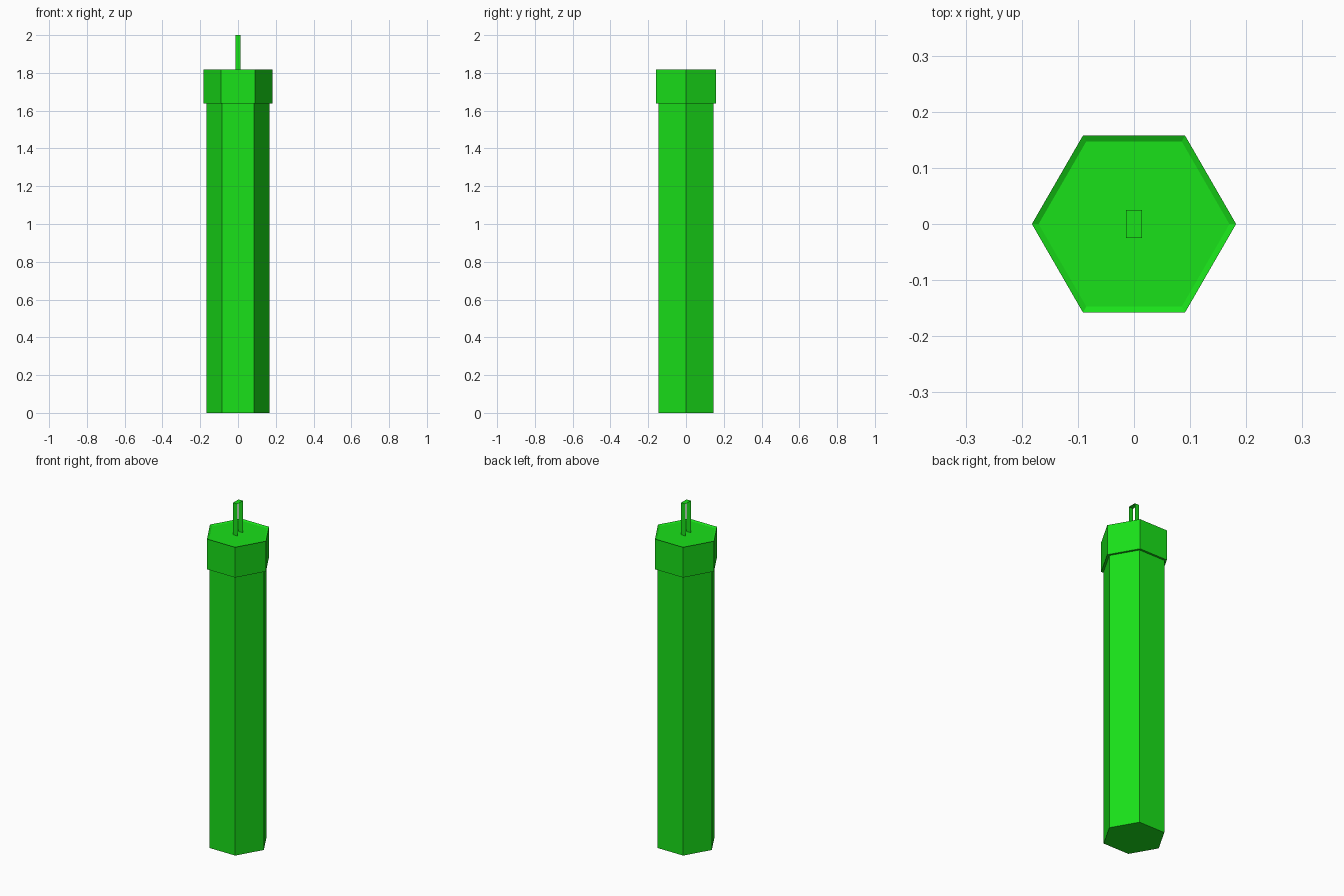
import bpy, bmesh
from math import cos, sin, pi

if "Cube" in bpy.data.objects:
    bpy.data.objects.remove(bpy.data.objects["Cube"])

green = bpy.data.materials.new("green")
green.diffuse_color = (0.01, 0.75, 0.01, 1)
green.use_nodes = True
green.node_tree.nodes["Principled BSDF"].inputs["Base Color"].default_value = green.diffuse_color


def finish(name, bm, fix_normals=True):
    if fix_normals:
        bmesh.ops.recalc_face_normals(bm, faces=bm.faces)
    mesh = bpy.data.meshes.new(name)
    bm.to_mesh(mesh)
    bm.free()
    mesh.materials.append(green)
    obj = bpy.data.objects.new(name, mesh)
    bpy.context.collection.objects.link(obj)
    return obj


def hex_ring(bm, r, z):
    return [bm.verts.new((r * cos(i * pi / 3), r * sin(i * pi / 3), z)) for i in range(6)]


def hex_loft(name, profile, close_bottom, close_top):
    """Six-sided solid through (radius, height) rings."""
    bm = bmesh.new()
    rings = [hex_ring(bm, r, z) for r, z in profile]
    for a, b in zip(rings, rings[1:]):
        for i in range(6):
            j = (i + 1) % 6
            bm.faces.new((a[i], a[j], b[j], b[i]))
    if close_bottom:
        bm.faces.new(rings[0][::-1])
    if close_top:
        bm.faces.new(rings[-1])
    # consistent winding already points outward
    return finish(name, bm, fix_normals=False)


# Long hexagonal body
hex_loft("body", [(0.168, 0), (0.168, 1.639)], True, False)

# Wider cap with a shallow dished top
hex_loft("cap", [(0.168, 1.639), (0.182, 1.639), (0.182, 1.817), (0.170, 1.811)], False, True)

# Fuse: hexagonal foot, front and back strips joined by a top strip, open sides
bm = bmesh.new()
foot = hex_ring(bm, 0.029, 1.812)
bm.faces.new(foot)
top = [bm.verts.new((foot[i].co.x, foot[i].co.y, 2.0)) for i in (1, 2, 4, 5)]
bm.faces.new((foot[2], foot[1], top[0], top[1]))
bm.faces.new((foot[4], foot[5], top[3], top[2]))
bm.faces.new(top)
finish("fuse", bm, fix_normals=False)
